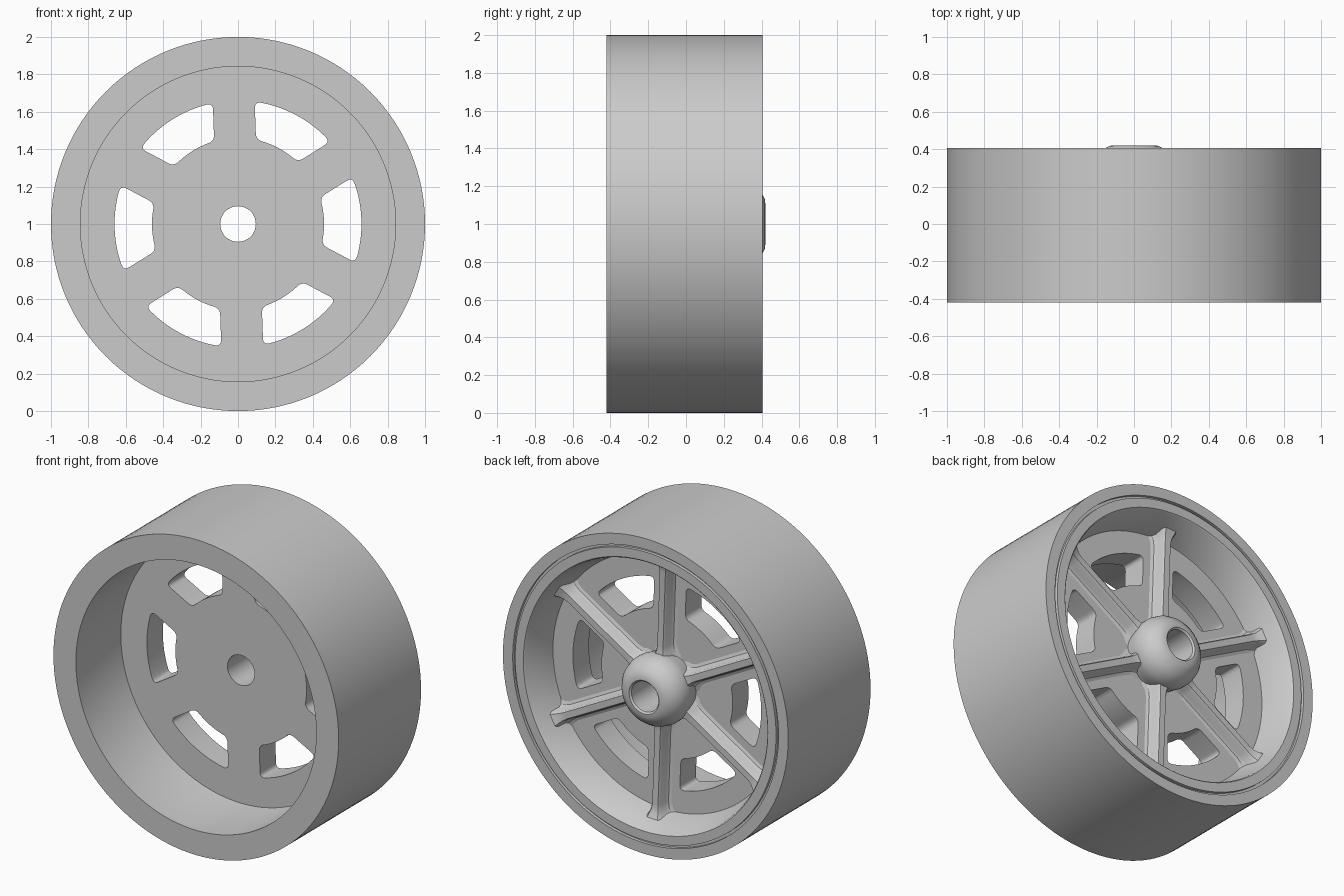
import bpy, bmesh
from math import sin, cos, asin, pi, radians
from mathutils import Vector

if "Cube" in bpy.data.objects:
    bpy.data.objects.remove(bpy.data.objects["Cube"])

AXIS_Z = 1.0
TWIST = radians(2)          # spokes sit slightly off vertical
FRONT, BACK = 0.03, 0.19    # faces of the web disc


def finish(name, bm):
    bmesh.ops.recalc_face_normals(bm, faces=bm.faces)
    mesh = bpy.data.meshes.new(name)
    bm.to_mesh(mesh)
    bm.free()
    ob = bpy.data.objects.new(name, mesh)
    bpy.context.collection.objects.link(ob)
    smooth(ob)
    return ob


def smooth(ob):
    bpy.ops.object.select_all(action='DESELECT')
    ob.select_set(True)
    bpy.context.view_layer.objects.active = ob
    bpy.ops.object.shade_smooth_by_angle(angle=radians(32))


def lathe(name, profile, n=128):
    """Revolve a closed (radius, y) profile about the wheel axis."""
    bm = bmesh.new()
    rings = []
    for i in range(n):
        a = 2 * pi * i / n
        rings.append([bm.verts.new((r * cos(a), y, AXIS_Z + r * sin(a))) for r, y in profile])
    m = len(profile)
    for i in range(n):
        p, q = rings[i], rings[(i + 1) % n]
        for j in range(m):
            k = (j + 1) % m
            bm.faces.new((p[j], p[k], q[k], q[j]))
    return finish(name, bm)


def polar(r, a):
    return Vector((r * cos(a), r * sin(a)))


def circle(r, n):
    return [polar(r, 2 * pi * i / n) for i in range(n)]


def window(start, r_in=0.46, r_out=0.66, half=0.112, soft=0.035):
    """Rounded arc window between two parallel-sided spokes."""
    def arc(r, flip):
        a, d = asin(half / r), soft / r
        lo, hi = start + a + d, start + pi / 3 - a - d
        pts = [polar(r, lo + (hi - lo) * i / 14) for i in range(15)]
        ends = [polar(r, lo - d), polar(r, hi + d)]
        return (pts[::-1], ends[::-1]) if flip else (pts, ends)

    def corner(p, c, q):
        return [p * (1 - t) ** 2 + c * 2 * t * (1 - t) + q * t * t for t in (0.2, 0.4, 0.6, 0.8, 1)]

    outer, oc = arc(r_out, False)
    inner, ic = arc(r_in, True)
    pts = []
    for run, ends, nxt in ((outer, oc, ic), (inner, ic, oc)):
        side = (nxt[0] - ends[1]).normalized() * soft
        pts += run + corner(run[-1], ends[1], ends[1] + side)
        pts += [nxt[0] - side]
        follow = inner[0] if run is outer else outer[0]
        pts += corner(nxt[0] - side, nxt[0], follow)[:-1]
    return pts


# rim: plain deep front recess, tapered back recess with a thin groove
lathe("rim", [(1, -0.42), (0.843, -0.42), (0.843, FRONT), (0.80, BACK),
              (0.805, 0.205), (0.85, 0.398), (0.857, 0.405), (0.915, 0.405),
              (0.915, 0.385), (0.932, 0.385), (0.932, 0.405), (1, 0.405)])

# hub: rounded boss with through bore
lathe("hub", [(0.095, 0.15), (0.095, 0.41), (0.105, 0.42), (0.13, 0.418), (0.155, 0.405),
              (0.185, 0.38), (0.208, 0.345), (0.22, 0.30), (0.22, 0.26), (0.21, 0.22),
              (0.205, BACK), (0.205, 0.15)], 64)

# web disc: extruded outline with bore and six windows
curve = bpy.data.curves.new("web_disc", 'CURVE')
curve.dimensions = '2D'
curve.fill_mode = 'BOTH'
curve.extrude = (BACK - FRONT) / 2
spokes = [pi / 2 + TWIST + k * pi / 3 for k in range(6)]
for outline in [circle(0.843, 128), circle(0.095, 64)] + [window(a) for a in spokes]:
    sp = curve.splines.new('POLY')
    sp.points.add(len(outline) - 1)
    for pt, co in zip(sp.points, outline):
        pt.co = (co.x, co.y, 0, 1)
    sp.use_cyclic_u = True
disc = bpy.data.objects.new("web_disc", curve)
bpy.context.collection.objects.link(disc)
disc.location = (0, (FRONT + BACK) / 2, AXIS_Z)
disc.rotation_euler = (pi / 2, 0, 0)
bpy.ops.object.select_all(action='DESELECT')
disc.select_set(True)
bpy.context.view_layer.objects.active = disc
bpy.ops.object.convert(target='MESH')
smooth(bpy.context.view_layer.objects.active)

# ribs: filleted section swept outward, flaring at hub and rim
half = [(0.062, -0.01), (0.06, 0.0), (0.042, 0.008), (0.032, 0.025), (0.028, 0.07), (0.02, 0.082)]
section = half + [(-w, h) for w, h in reversed(half)]
stations = [(0.15, 1.7, 1.15), (0.21, 1.5, 1.1), (0.235, 1.15, 1.02), (0.27, 1, 1),
            (0.74, 1, 1), (0.775, 1.15, 1.04), (0.80, 1.45, 1.15), (0.825, 1.8, 1.3)]
for k, a in enumerate(spokes):
    bm = bmesh.new()
    rings = []
    for r, ws, hs in stations:
        rings.append([bm.verts.new((r * cos(a) - w * ws * sin(a), BACK + h * hs,
                                    AXIS_Z + r * sin(a) + w * ws * cos(a))) for w, h in section])
    m = len(section)
    for p, q in zip(rings, rings[1:]):
        for j in range(m):
            bm.faces.new((p[j], p[(j + 1) % m], q[(j + 1) % m], q[j]))
    bm.faces.new(rings[0])
    bm.faces.new(rings[-1])
    finish(f"rib_{k + 1}", bm)
